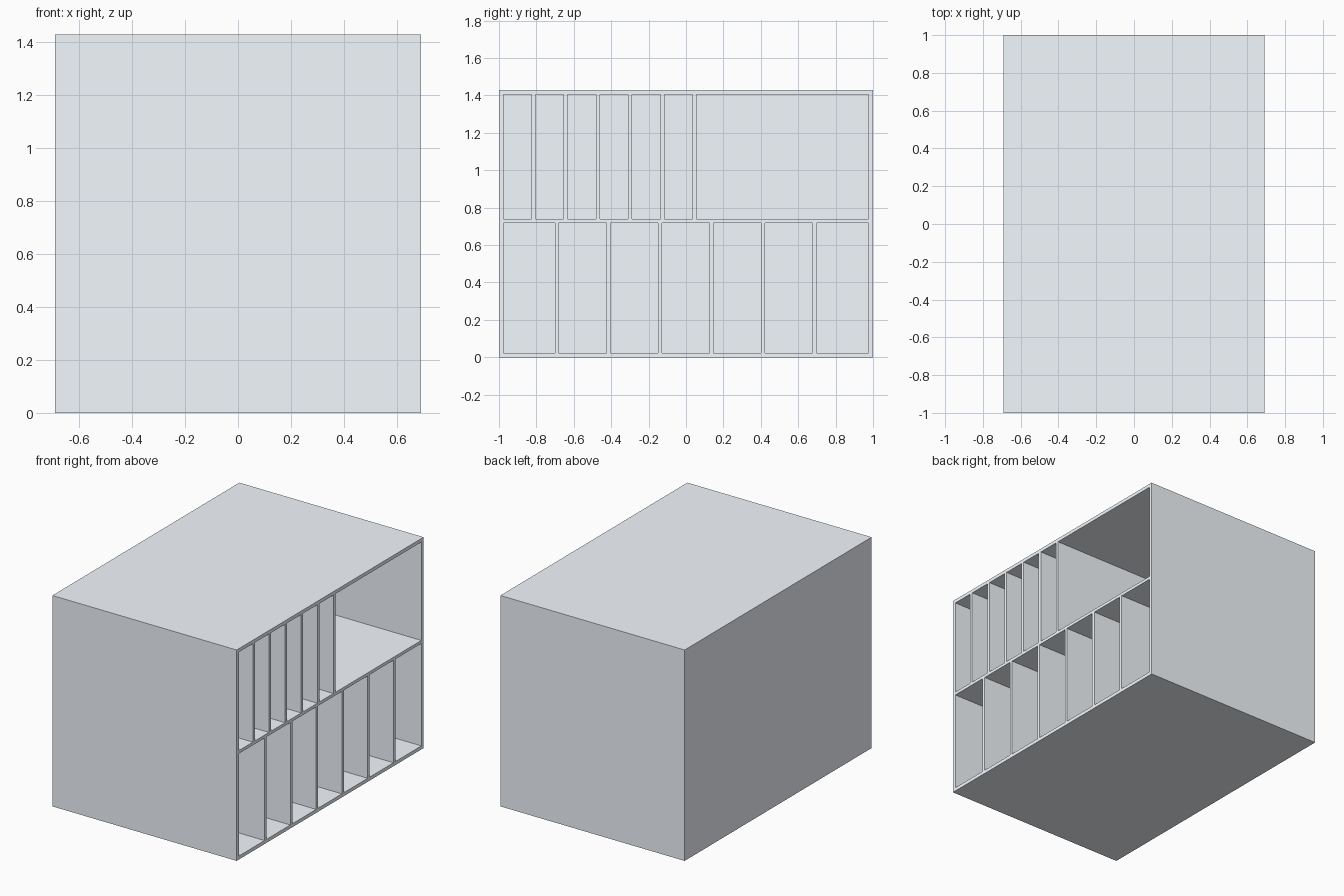
import bpy, bmesh
from mathutils import Matrix, Vector

if "Cube" in bpy.data.objects:
    bpy.data.objects.remove(bpy.data.objects["Cube"])

HX, HY, H = 0.69, 1.0, 1.428     # half depth, half width, height
WALL, DIV = 0.024, 0.021         # outer panel and divider thickness


def add_box(bm, lo, hi):
    lo, hi = Vector(lo), Vector(hi)
    size = hi - lo
    mat = Matrix.Translation((lo + hi) / 2) @ Matrix.Diagonal((*size, 1))
    bmesh.ops.create_cube(bm, size=1, matrix=mat)


def make_object(name, boxes):
    bm = bmesh.new()
    for lo, hi in boxes:
        add_box(bm, lo, hi)
    me = bpy.data.meshes.new(name)
    bm.to_mesh(me)
    bm.free()
    ob = bpy.data.objects.new(name, me)
    bpy.context.collection.objects.link(ob)
    return ob


def row_cells(first, step, z0, z1):
    # compartments left between six evenly spaced dividers and the side walls
    centres = [first + step * i for i in range(6)]
    starts = [-HY + WALL] + [c + DIV / 2 for c in centres]
    ends = [c - DIV / 2 for c in centres] + [HY - WALL]
    return [((-HX + WALL, a, z0), (HX + 0.1, b, z1)) for a, b in zip(starts, ends)]


# solid cabinet block
cabinet = make_object("cabinet", [((-HX, -HY, 0), (HX, HY, H))])

# compartments, open towards +x: seven below, six narrow and one wide above
cells = row_cells(-0.691, 0.2758, WALL, 0.717) + row_cells(-0.816, 0.1724, 0.738, H - WALL)
cutter = make_object("compartment_cutter", cells)
cutter.hide_render = True

# hollow the block
mod = cabinet.modifiers.new("compartments", 'BOOLEAN')
mod.operation = 'DIFFERENCE'
mod.solver = 'EXACT'
mod.object = cutter
bpy.context.view_layer.objects.active = cabinet
bpy.ops.object.modifier_apply(modifier=mod.name)
bpy.data.objects.remove(cutter)

# cool white board on every face
board = bpy.data.materials.new("white_board")
board.diffuse_color = (0.90, 0.95, 1.0, 1)
board.use_nodes = True
board.node_tree.nodes["Principled BSDF"].inputs["Base Color"].default_value = board.diffuse_color
cabinet.data.materials.clear()
cabinet.data.materials.append(board)
for face in cabinet.data.polygons:
    face.material_index = 0
